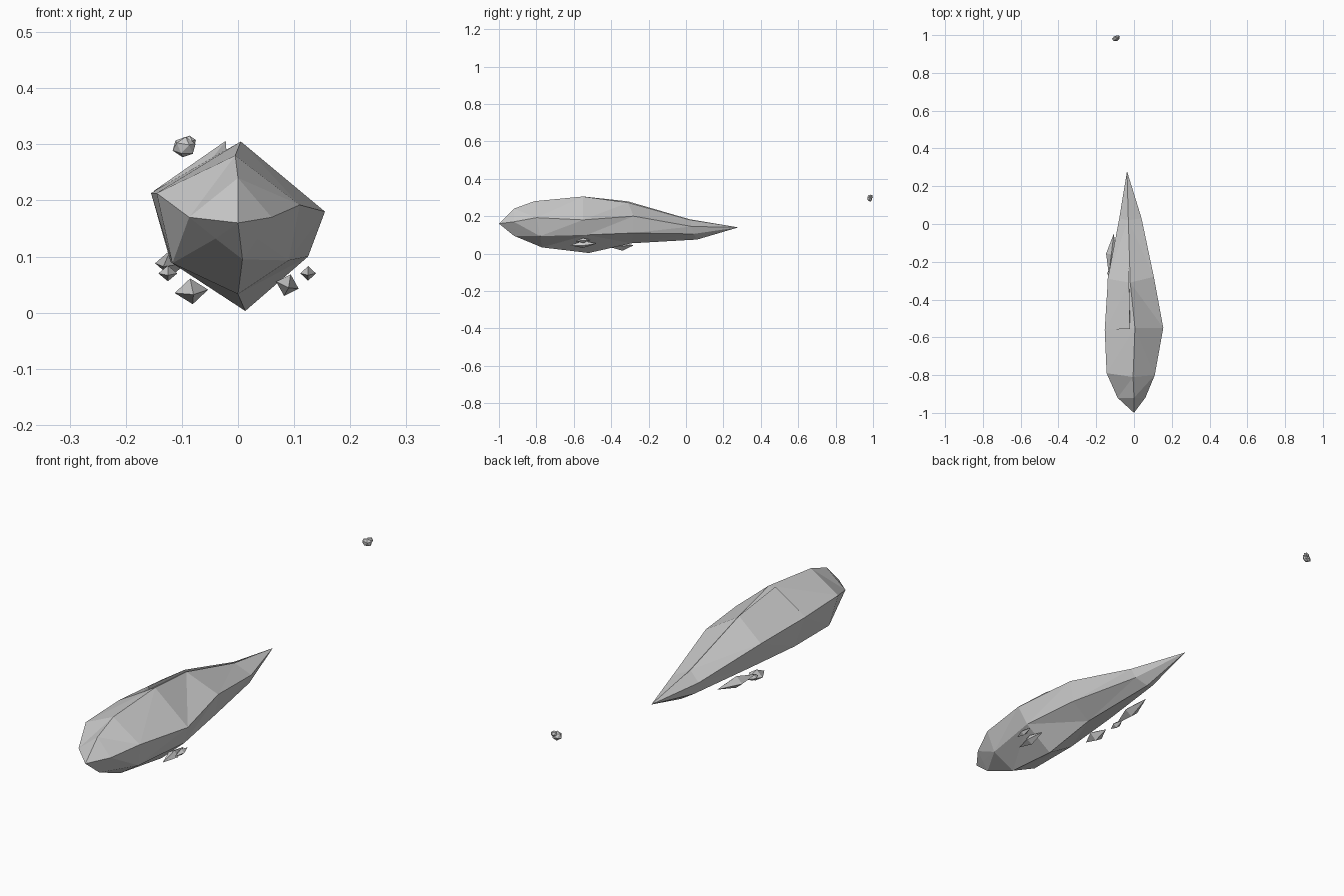
import bpy, bmesh
from mathutils import Vector, Euler

if "Cube" in bpy.data.objects:
    bpy.data.objects.remove(bpy.data.objects["Cube"])


def mesh_object(name, verts, faces):
    bm = bmesh.new()
    vs = [bm.verts.new(v) for v in verts]
    for f in faces:
        bm.faces.new([vs[i] for i in f])
    bmesh.ops.recalc_face_normals(bm, faces=bm.faces[:])
    bmesh.ops.triangulate(bm, faces=bm.faces[:])
    me = bpy.data.meshes.new(name)
    bm.to_mesh(me)
    bm.free()
    ob = bpy.data.objects.new(name, me)
    bpy.context.collection.objects.link(ob)
    return ob


def loft(name, rings, front, back):
    """Skin closed rings and finish both ends in a point."""
    n = len(rings[0])
    verts = [p for r in rings for p in r] + [front, back]
    f, b = len(verts) - 2, len(verts) - 1
    last = (len(rings) - 1) * n
    faces = []
    for i in range(n):
        j = (i + 1) % n
        faces.append((f, i, j))
        faces.append((b, last + i, last + j))
        for k in range(len(rings) - 1):
            faces.append((k*n + i, k*n + j, (k+1)*n + j, (k+1)*n + i))
    return mesh_object(name, verts, faces)


# Main shard: rings run top, right upper, right lower, bottom, left lower, left upper
body = [
    [(0, -.92, .24), (.06, -.92, .17), (.034, -.92, .132),
     (.008, -.92, .095), (-.04, -.92, .132), (-.087, -.92, .17)],
    [(-.005, -.81, .28), (.11, -.8, .192), (.09, -.78, .093),
     (0, -.77, .033), (-.117, -.77, .088), (-.145, -.79, .213)],
    [(.005, -.55, .305), (.155, -.55, .18), (.125, -.53, .1),
     (.013, -.52, .003), (-.12, -.54, .09), (-.155, -.56, .213)],
    [(-.02, -.31, .272), (.105, -.28, .2), (.09, -.28, .11),
     (0, -.29, .055), (-.105, -.28, .1), (-.138, -.29, .2)],
    [(-.03, .02, .18), (.04, .03, .145), (.025, .04, .105),
     (-.02, .06, .075), (-.065, .04, .1), (-.078, .03, .145)],
]
loft("main_shard", body, (0, -1, .16), (-.037, .28, .14))

# Slightly raised plate over the rear upper left side
plate = [
    [(-.022, -.555, .306), (-.15, -.56, .217), (-.02, -.55, .28)],
    [(-.026, -.31, .279), (-.139, -.29, .203), (-.03, -.3, .25)],
    [(-.034, .02, .183), (-.078, .03, .147), (-.04, .02, .16)],
]
loft("rear_plate", plate, (-.05, -.556, .27), (-.037, .28, .14))


# Loose splinters: stretched octahedra
def splinter(name, loc, size, rot):
    pts = [(1, 0, 0), (0, 1, .25), (-1, 0, 0), (0, -1, -.25), (0, 0, 1), (0, 0, -1)]
    turn = Euler(rot)
    verts = []
    for p in pts:
        v = Vector([a * s for a, s in zip(p, size)])
        v.rotate(turn)
        verts.append(v + Vector(loc))
    faces = [(i, (i + 1) % 4, t) for i in range(4) for t in (4, 5)]
    return mesh_object(name, verts, faces)


splinter("splinter_right", (.088, -.55, .049), (.021, .072, .02), (0, .3, .05))
splinter("splinter_right_small", (.125, -.55, .07), (.014, .042, .013), (0, 0, 0))
splinter("splinter_left", (-.083, -.34, .038), (.03, .06, .023), (0, -.1, .05))
splinter("splinter_left_small", (-.125, -.26, .07), (.017, .035, .014), (0, 0, 0))
splinter("splinter_left_rear", (-.12, -.16, .088), (.028, .11, .024), (0, 0, -.12))


# Distant pebbles
def pebble(name, loc, size):
    bpy.ops.mesh.primitive_ico_sphere_add(subdivisions=1, radius=1, location=loc,
                                          rotation=(.3, .1, .2))
    ob = bpy.context.object
    ob.name = name
    ob.scale = size


pebble("pebble", (-.096, .982, .295), (.022, .014, .019))
pebble("pebble_small", (-.088, .99, .304), (.014, .01, .012))
